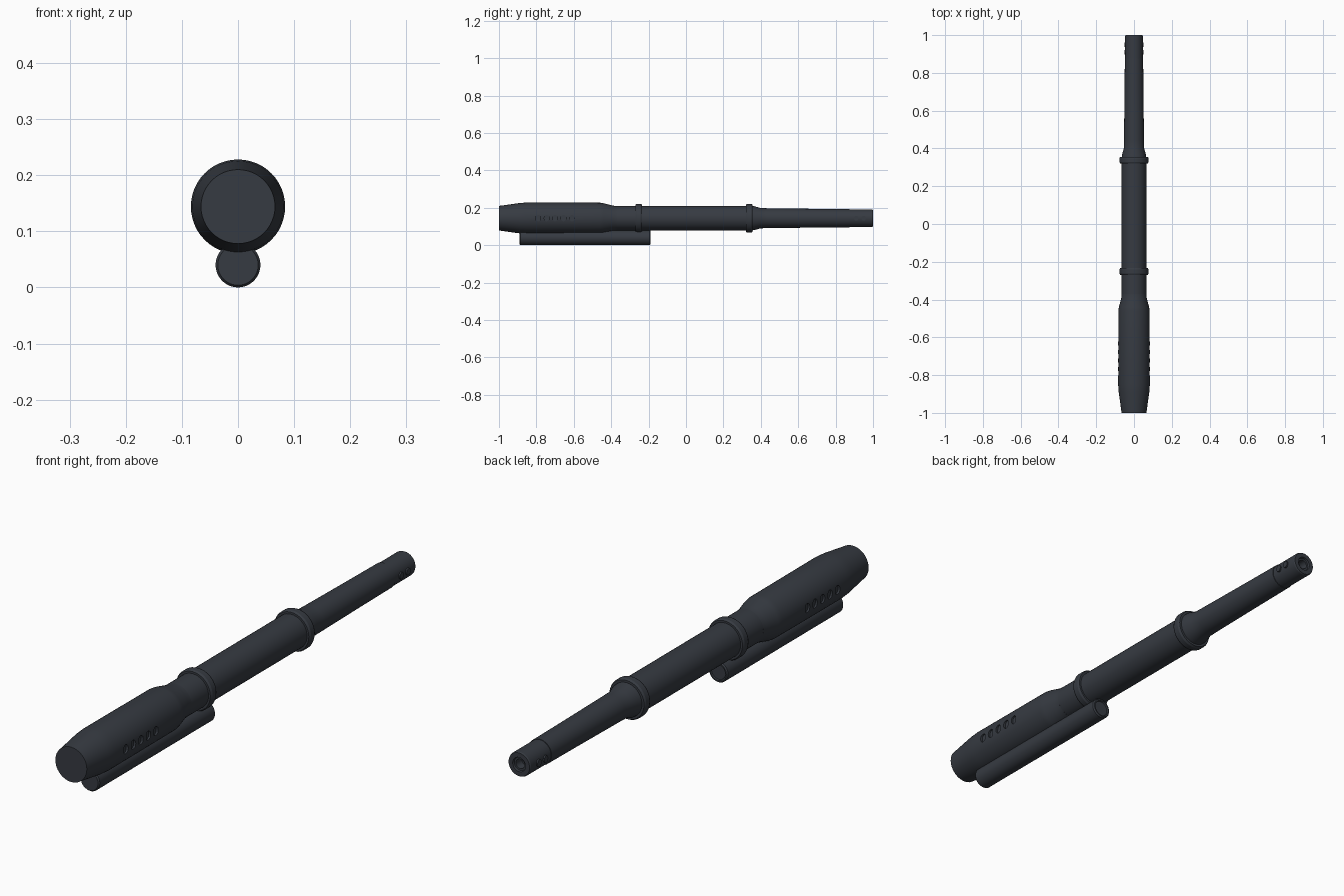
import bpy, bmesh, math
from mathutils import Matrix, Vector

if "Cube" in bpy.data.objects:
    bpy.data.objects.remove(bpy.data.objects["Cube"])

AXIS_Z = 0.144


def material(name, color):
    mat = bpy.data.materials.new(name)
    mat.use_nodes = True
    mat.diffuse_color = color
    mat.node_tree.nodes["Principled BSDF"].inputs["Base Color"].default_value = color
    return mat


steel = material("dark slate steel", (0.037, 0.043, 0.054, 1))


def finish(name, bm):
    bmesh.ops.recalc_face_normals(bm, faces=bm.faces)
    mesh = bpy.data.meshes.new(name)
    bm.to_mesh(mesh)
    bm.free()
    obj = bpy.data.objects.new(name, mesh)
    bpy.context.collection.objects.link(obj)
    mesh.materials.append(steel)
    return obj


def smooth(obj):
    bpy.ops.object.select_all(action="DESELECT")
    obj.select_set(True)
    bpy.context.view_layer.objects.active = obj
    bpy.ops.object.shade_smooth_by_angle(angle=math.radians(25))


def lathe(name, profile, z, sides=40):
    """Revolve (y, radius) pairs around a lengthwise axis at height z."""
    bm = bmesh.new()
    rings = []
    for y, r in profile:
        rings.append([bm.verts.new((r * math.cos(a), y, z + r * math.sin(a)))
                      for a in (math.tau * i / sides for i in range(sides))])
    for a, b in zip(rings, rings[1:]):
        for i in range(sides):
            j = (i + 1) % sides
            bm.faces.new((a[i], a[j], b[j], b[i]))
    bm.faces.new(rings[0])
    bm.faces.new(rings[-1])
    return finish(name, bm)


def add_slot(bm, x, y, length, height, depth):
    """Rounded slot block, extruded along x."""
    steps, r = 6, length / 2
    verts = []
    for end in (1, -1):
        for i in range(steps + 1):
            a = math.pi * i / steps + (0 if end > 0 else math.pi)
            verts.append(bm.verts.new((x - depth / 2, y + r * math.cos(a),
                         AXIS_Z + end * (height / 2 - r) + r * math.sin(a))))
    face = bm.faces.new(verts)
    out = bmesh.ops.extrude_face_region(bm, geom=[face])
    moved = [v for v in out["geom"] if isinstance(v, bmesh.types.BMVert)]
    bmesh.ops.translate(bm, verts=moved, vec=Vector((depth, 0, 0)))


# Muzzle device with flared body and side ports
muzzle = lathe("muzzle_brake", [
    (-1, 0.066), (-0.99, 0.067), (-0.89, 0.081), (-0.85, 0.084), (-0.46, 0.083),
    (-0.44, 0.080), (-0.39, 0.067), (-0.37, 0.0655)], AXIS_Z, 48)
bm = bmesh.new()
for side in (-1, 1):
    for i in range(5):
        add_slot(bm, side * 0.088, -0.79 + i * 0.045, 0.026, 0.034, 0.026)
cutter = finish("port_cutter", bm)
cutter.hide_render = True
cut = muzzle.modifiers.new("side_ports", "BOOLEAN")
cut.operation, cut.object, cut.solver = "DIFFERENCE", cutter, "EXACT"
bpy.context.view_layer.objects.active = muzzle
bpy.ops.object.modifier_apply(modifier=cut.name)
bpy.data.objects.remove(cutter)
smooth(muzzle)

# Main tube and tapered rear barrel
smooth(lathe("main_tube", [(-0.39, 0.0655), (0.35, 0.0655)], AXIS_Z))
smooth(lathe("tapered_barrel", [
    (0.34, 0.0655), (0.365, 0.064), (0.40, 0.054), (0.44, 0.053), (0.70, 0.050),
    (0.875, 0.0485)], AXIS_Z))

# Rear cap with a bored end
smooth(lathe("rear_cap", [
    (0.86, 0.0465), (0.995, 0.0465), (1, 0.044), (1, 0.027), (0.993, 0.025),
    (0.993, 0.018), (0.96, 0.017)], AXIS_Z))

# Raised collars
for name, y in (("front_collar", -0.252), ("rear_collar", 0.338)):
    smooth(lathe(name, [
        (y - 0.018, 0.064), (y - 0.018, 0.073), (y - 0.010, 0.077),
        (y + 0.010, 0.077), (y + 0.018, 0.073), (y + 0.018, 0.064)], AXIS_Z))

# Small lugs on both sides of the rear cap
bm = bmesh.new()
for side in (-1, 1):
    for y in (0.91, 0.95):
        add_slot(bm, side * 0.044, y, 0.024, 0.026, 0.014)
smooth(finish("rear_lugs", bm))

# Lower tube with a chamfered rim
smooth(lathe("lower_tube", [
    (-0.89, 0.036), (-0.885, 0.040), (-0.195, 0.040), (-0.19, 0.036),
    (-0.19, 0.031), (-0.195, 0.029)], 0.040))
